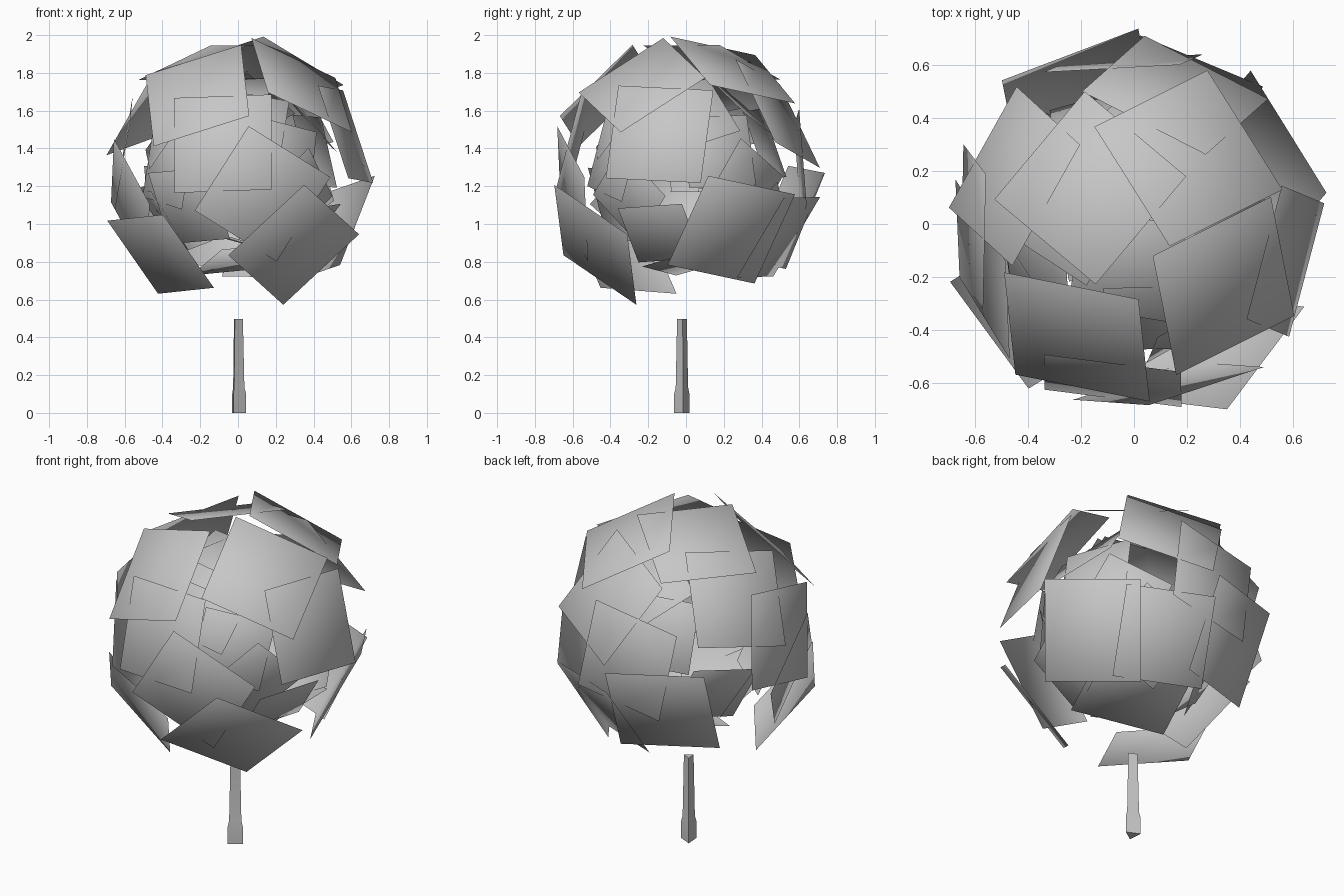
import bpy, bmesh, math
from mathutils import Vector, Matrix

cube = bpy.data.objects.get("Cube")
if cube:
    bpy.data.objects.remove(cube, do_unlink=True)

CROWN = Vector((0, 0, 1.27))

grey = bpy.data.materials.new("plain_grey")
grey.use_nodes = True
grey.diffuse_color = (0.57, 0.57, 0.57, 1)
grey.node_tree.nodes["Principled BSDF"].inputs["Base Color"].default_value = (0.57, 0.57, 0.57, 1)


def add_object(name, bm):
    mesh = bpy.data.meshes.new(name)
    bm.to_mesh(mesh)
    bm.free()
    mesh.materials.append(grey)
    obj = bpy.data.objects.new(name, mesh)
    bpy.context.collection.objects.link(obj)
    return obj


# Leaf cards: middle measured from the crown centre, one corner, side length
upper_cards = [
    ((-.215, -.425, .41), (.02, -.28, 1.95), .54),
    ((-.08, -.59, .155), (-.33, -.50, 1.66), .52),
    ((.205, .2475, .545), (.135, -.085, 2.0), .54),
    ((.155, .485, .315), (.03, .70, 1.275), .54),
    ((-.45, .18, .35), (-.70, .06, 1.36), .53),
    ((-.165, .136, .585), (-.185, .483, 1.77), .53),
    ((.337, -.233, .465), (.16, -.574, 1.70), .54),
    ((.57, -.14, .205), (.42, -.36, 1.735), .52),
    ((-.605, -.01, .10), (-.66, -.21, 1.06), .52),
    ((-.04, .605, .04), (-.30, .53, 1.49), .52),
]
lower_cards = [
    ((.13, -.60, -.11), (.475, -.54, 1.245), .53),
    ((.295, -.48, -.38), (.26, -.30, .56), .55),
    ((-.41, -.335, -.43), (-.153, -.47, .64), .50),
    ((.20, .49, -.34), (-.09, .48, .70), .50),
    ((.49, .24, -.30), (.70, .10, 1.28), .55),
    ((-.57, -.17, -.16), (-.52, -.15, .745), .50),
    ((-.22, .535, -.235), (.02, .70, 1.275), .55),
    ((.08, .10, -.45), (-.26, -.06, .75), .53),
]


def foliage(name, scale, turn):
    bm = bmesh.new()
    for middle, corner, side in upper_cards + lower_cards:
        middle = Vector(middle)
        n = middle.normalized()
        arm = Vector(corner) - CROWN
        arm = (arm - n * arm.dot(n)).normalized() * side / math.sqrt(2)
        other = n.cross(arm)
        bm.faces.new([bm.verts.new(middle + d) for d in (arm, other, -arm, -other)])
    bm.transform(Matrix.Translation(CROWN) @ Matrix.Rotation(turn, 4, 'Z') @ Matrix.Scale(scale, 4))
    obj = add_object(name, bm)
    mesh = obj.data
    # Rounded shading over the whole crown
    for p in mesh.polygons:
        p.use_smooth = True
    mesh.normals_split_custom_set_from_vertices([(v.co - CROWN).normalized() for v in mesh.vertices])


foliage("outer_leaves", 1.0, 0.0)
foliage("inner_leaves", 0.74, 2.1)

# Trunk: three-sided, flared foot
SIDES = 3
bm = bmesh.new()
rings = []
for r, z in ((.047, 0), (.047, .1), (.038, .135), (.03, .497)):
    angles = [math.tau * i / SIDES + math.radians(5) for i in range(SIDES)]
    rings.append([bm.verts.new((r * math.cos(a) - .004, r * math.sin(a) - .02, z)) for a in angles])
for low, high in zip(rings, rings[1:]):
    for i in range(SIDES):
        j = (i + 1) % SIDES
        bm.faces.new((low[i], low[j], high[j], high[i]))
bm.faces.new(rings[0][::-1])
bm.faces.new(rings[-1])
trunk = add_object("trunk", bm)
bpy.context.view_layer.objects.active = trunk
trunk.select_set(True)
bpy.ops.object.shade_smooth_by_angle(angle=math.radians(75))
